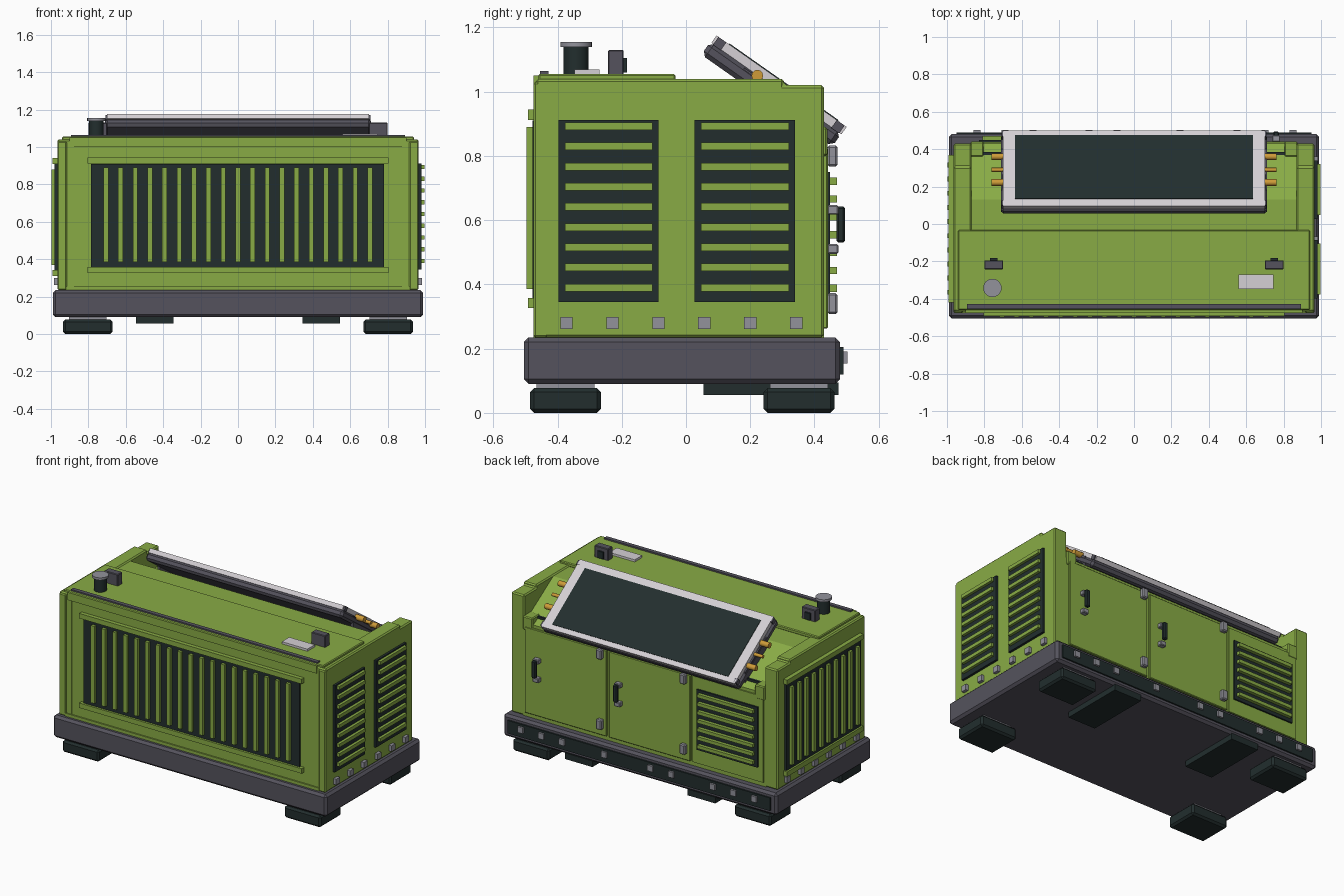
import bpy, bmesh, math
from mathutils import Matrix, Vector

if "Cube" in bpy.data.objects:
    bpy.data.objects.remove(bpy.data.objects["Cube"])


def material(name, rgb):
    m = bpy.data.materials.new(name)
    m.diffuse_color = (*rgb, 1)
    m.use_nodes = True
    m.node_tree.nodes["Principled BSDF"].inputs["Base Color"].default_value = m.diffuse_color
    return m


GREEN = material("green paint", (0.25, 0.41, 0.06))
BLACK = material("near black", (0.016, 0.027, 0.027))
SLATE = material("slate grey", (0.09, 0.086, 0.11))
METAL = material("metal grey", (0.29, 0.29, 0.33))
PALE = material("pale grey", (0.66, 0.63, 0.66))
BRASS = material("brass", (0.62, 0.33, 0.04))


def finish(bm, name, mat, bevel=0):
    bmesh.ops.recalc_face_normals(bm, faces=bm.faces[:])
    me = bpy.data.meshes.new(name)
    bm.to_mesh(me)
    bm.free()
    me.materials.append(mat)
    ob = bpy.data.objects.new(name, me)
    bpy.context.collection.objects.link(ob)
    if bevel:
        b = ob.modifiers.new("edge", 'BEVEL')
        b.width, b.segments = bevel, 1
    return ob


def box(name, mat, x, y, z, bevel=0):
    """Box from (low, high) ranges on each axis."""
    bm = bmesh.new()
    bmesh.ops.create_cube(bm, size=1)
    for v in bm.verts:
        for i, (a, b) in enumerate((x, y, z)):
            v.co[i] = (a + b) / 2 + v.co[i] * (b - a)
    return finish(bm, name, mat, bevel)


def prism(name, mat, profile, x0, x1, bevel=0):
    """Extrude a (y, z) profile along x."""
    bm = bmesh.new()
    f = bm.faces.new([bm.verts.new((x0, y, z)) for y, z in profile])
    r = bmesh.ops.extrude_face_region(bm, geom=[f])
    bmesh.ops.translate(bm, vec=(x1 - x0, 0, 0),
                        verts=[g for g in r['geom'] if isinstance(g, bmesh.types.BMVert)])
    return finish(bm, name, mat, bevel)


def cylinder(name, mat, centre, radius, depth, axis='Z', n=24):
    bm = bmesh.new()
    bmesh.ops.create_cone(bm, cap_ends=True, segments=n, radius1=radius, radius2=radius, depth=depth)
    if axis == 'X':
        bmesh.ops.rotate(bm, verts=bm.verts, matrix=Matrix.Rotation(math.pi / 2, 3, 'Y'))
    bmesh.ops.translate(bm, verts=bm.verts, vec=centre)
    for f in bm.faces:
        f.smooth = len(f.verts) == 4
    ob = finish(bm, name, mat)
    for e in ob.data.edges:
        a, b = (ob.data.vertices[i].co for i in e.vertices)
        e.use_edge_sharp = (a - b).length < depth * 0.9
    return ob


def span(c, w):
    return (c - w / 2, c + w / 2)


# skid base, feet and fork pockets
box("base", SLATE, (-0.99, 0.99), (-0.505, 0.48), (0.09, 0.235), 0.015)
for s in (-1, 1):
    fx = s * 0.8025
    for yc in (-0.375, 0.352):
        box("foot", BLACK, span(fx, 0.265), span(yc, 0.22), (0, 0.077), 0.012)
        box("foot_plate", METAL, span(fx, 0.2), span(yc, 0.18), (0.07, 0.092))
    box("fork_pocket", BLACK, span(s * 0.445, 0.2), (0.055, 0.475), (0.055, 0.095))

# rear bumper strip with bolts
box("bumper_strip", BLACK, (-0.95, 0.95), (0.475, 0.49), (0.12, 0.205))
for x in (0.85, 0.70, 0.55, 0.245, -0.09, -0.24, -0.54, -0.69, -0.84):
    box("bumper_bolt", METAL, span(x, 0.038), (0.485, 0.503), span(0.172, 0.038))

# housing with sloped rear top between two end walls
prism("housing", GREEN, [(-0.466, 0.235), (0.43, 0.235), (0.43, 0.845), (0.40, 0.86),
                         (0.13, 1.032), (-0.466, 1.032)], -0.88, 0.88)
wall = [(-0.468, 0.235), (0.43, 0.235), (0.43, 1.02), (0.305, 1.02), (0.305, 1.04), (-0.468, 1.04)]
for s in (-1, 1):
    prism("end_wall", GREEN, wall, s * 0.87, s * 0.965, 0.008)
    box("wall_shoulder", GREEN, span(s * 0.84, 0.07), (0.36, 0.44), (0.80, 0.89), 0.006)
    box("shadow_gap", BLACK, span(s * 0.79, 0.16), (0.37, 0.385), (0.86, 0.885))

# front sill, side frames and header
box("front_sill", GREEN, (-0.92, 0.92), (-0.475, -0.46), (0.235, 0.255))
box("front_header", GREEN, (-0.90, 0.90), (-0.475, -0.46), (1.0, 1.05))
for s in (-1, 1):
    box("front_post", GREEN, span(s * 0.94, 0.05), (-0.475, -0.43), (0.235, 1.03), 0.006)

# front grille with vertical slats
box("front_grille", BLACK, (-0.785, 0.78), (-0.478, -0.46), (0.355, 0.91))
for z in (0.928, 0.342):
    box("front_grille_rail", GREEN, (-0.805, 0.805), (-0.492, -0.46), span(z, 0.032))
for i in range(19):
    box("front_slat", GREEN, span(-0.706 + i * 0.0784, 0.026), (-0.496, -0.47), (0.385, 0.89))

# right side louvres
for y0, y1 in ((-0.397, -0.085), (0.027, 0.34)):
    box("right_grille", BLACK, (0.95, 0.98), (y0, y1), (0.345, 0.912))
    for i in range(9):
        box("right_slat", GREEN, (0.97, 0.998), (y0 + 0.02, y1 - 0.02), span(0.39 + i * 0.0628, 0.023))

# left side grille with vertical slats
box("left_grille", BLACK, (-0.98, -0.95), (-0.41, 0.36), (0.34, 0.91))
for z in (0.925, 0.325):
    box("left_grille_rail", GREEN, (-0.992, -0.95), (-0.42, 0.37), span(z, 0.032))
for i in range(10):
    box("left_slat", GREEN, (-0.998, -0.97), span(-0.365 + i * 0.0756, 0.026), (0.37, 0.88))

# side bolts
for s in (-1, 1):
    for i in range(6):
        box("side_bolt", METAL, span(s * 0.972, 0.026), span(-0.372 + i * 0.143, 0.038), span(0.28, 0.038))

# rear doors with hinges and handles
for x0, x1, hinge, handle in ((0.267, 0.86, 0.305, 0.76), (-0.34, 0.25, -0.30, 0.17)):
    box("door", GREEN, (x0, x1), (0.42, 0.442), (0.262, 0.825), 0.004)
    for z in (0.80, 0.34):
        box("hinge", METAL, span(hinge, 0.04), (0.44, 0.472), span(z, 0.065), 0.006)
    box("handle", BLACK, span(handle, 0.03), (0.468, 0.495), (0.53, 0.643), 0.006)
    for z in (0.632, 0.51):
        box("handle_mount", METAL, span(handle, 0.042), (0.44, 0.474), span(z, 0.03), 0.004)

# rear louvres
box("rear_panel", GREEN, (-0.865, -0.355), (0.42, 0.438), (0.262, 0.825))
box("rear_grille", BLACK, (-0.83, -0.39), (0.42, 0.448), (0.355, 0.75))
for i in range(7):
    box("rear_slat", GREEN, (-0.81, -0.41), (0.44, 0.47), span(0.388 + i * 0.0555, 0.022))

# raised roof lid and trim
box("roof_lid", GREEN, (-0.94, 0.94), (-0.46, -0.033), (1.03, 1.055), 0.005)
box("roof_trim", SLATE, (-0.892, 0.892), (-0.455, -0.428), (1.04, 1.064))
box("roof_label_plate", PALE, (0.56, 0.745), (-0.347, -0.27), (1.05, 1.069))
for s in (-1, 1):
    box("lifting_block", SLATE, span(s * 0.75, 0.1), (-0.243, -0.194), (1.05, 1.13), 0.004)
    box("block_latch", BLACK, span(s * 0.75, 0.04), (-0.2, -0.183), (1.06, 1.105))

# exhaust stack
cylinder("exhaust_pipe", BLACK, (-0.757, -0.342, 1.095), 0.039, 0.09)
cylinder("exhaust_cap", METAL, (-0.757, -0.342, 1.147), 0.049, 0.016)

# tilted panel: built flat, then tipped toward the rear
TILT = Matrix.Translation(Vector((0, 0.2975, 1.0325))) @ Matrix.Rotation(math.radians(-35.1), 4, 'X')
panel = [
    box("panel_back", SLATE, (-0.712, 0.712), (-0.252, 0.246), (-0.076, -0.026), 0.014),
    box("panel_frame", PALE, (-0.70, 0.70), (-0.2475, 0.2475), (-0.028, 0)),
    box("panel_glass", BLACK, (-0.637, 0.637), (-0.2, 0.215), (-0.004, 0.003)),
]
for s in (-1, 1):
    for y in (-0.225, 0.225):
        panel.append(box("panel_corner", SLATE, span(s * 0.697, 0.024), span(y, 0.03), (-0.03, 0.0)))
for ob in panel:
    ob.matrix_world = TILT

# brass pivot pins beside the panel
for s in (-1, 1):
    for y, r in ((0.36, 0.018), (0.29, 0.011), (0.222, 0.018)):
        z = 1.05 - (y - 0.222) * 0.7
        cylinder("pivot_pin", BRASS, (s * 0.72, y, z), r, 0.085, 'X', 12)
    prism("pin_bracket", SLATE, [(0.18, 1.0), (0.40, 0.85), (0.40, 0.93), (0.18, 1.075)],
          s * 0.69, s * 0.71)
